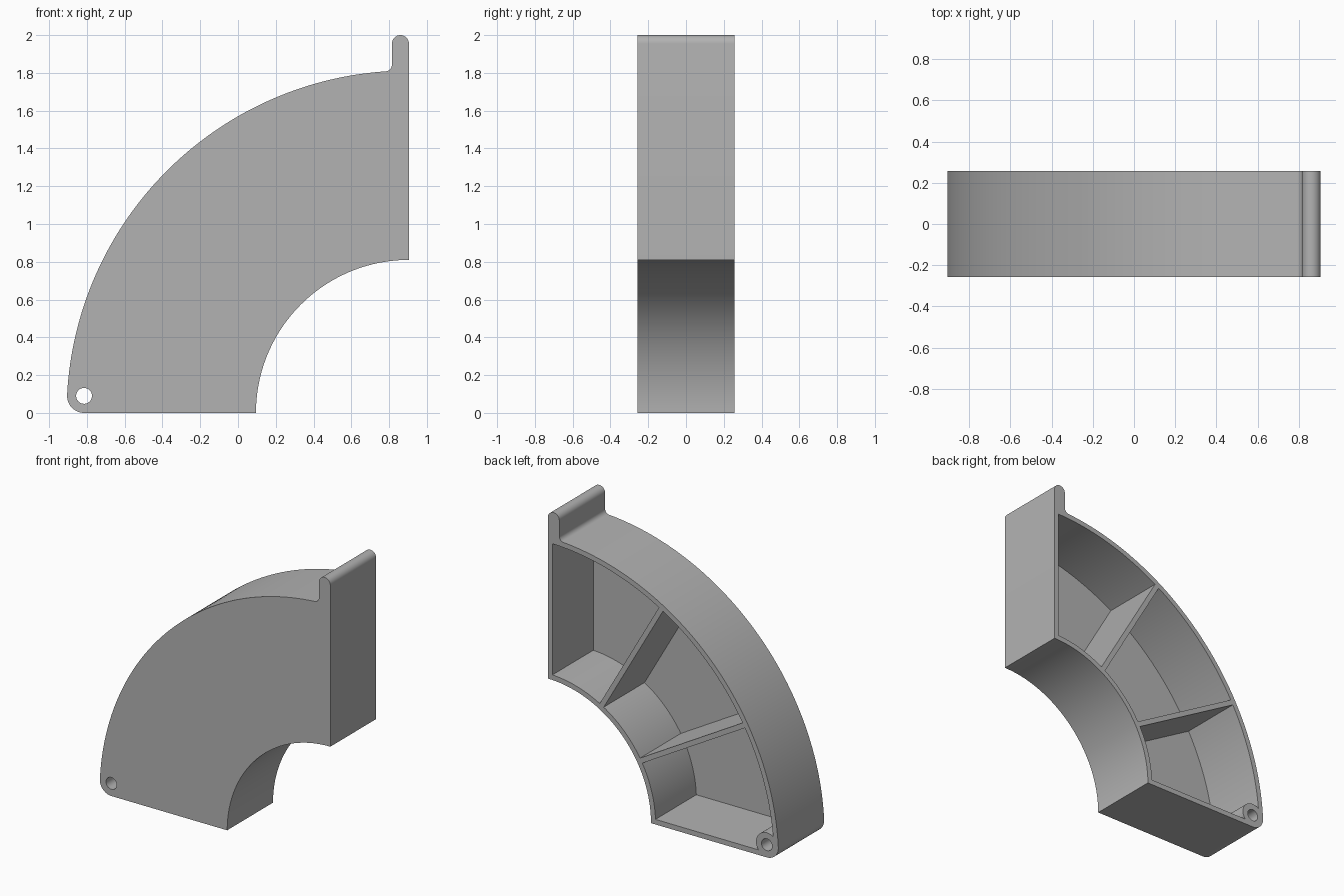
import bpy, bmesh
from math import sin, cos, asin, atan2, sqrt, pi, radians, hypot

if "Cube" in bpy.data.objects:
    bpy.data.objects.remove(bpy.data.objects["Cube"])

CX = 0.905            # centre of the quarter ring, at z = 0
HALF = 0.257          # half of the depth
PLATE = 0.056         # front plate thickness
WALL = 0.036          # rim and rib thickness
R_IN = 0.81
HOLE_X, HOLE_Z, CORNER_R, BOSS_R, HOLE_R = -0.815, 0.09, 0.09, 0.085, 0.042
R_OUT = hypot(CX - HOLE_X, HOLE_Z) + CORNER_R

grey = bpy.data.materials.new("plain grey")
grey.use_nodes = True
colour = (0.45, 0.45, 0.45, 1)
grey.diffuse_color = colour
grey.node_tree.nodes["Principled BSDF"].inputs["Base Color"].default_value = colour


def arc(x, z, r, a, b, n):
    """Points on an arc in the xz plane from angle a to b."""
    return [(x + r * cos(a + (b - a) * i / n), z + r * sin(a + (b - a) * i / n))
            for i in range(n + 1)]


def prism(bm, outline, y0, y1):
    """Extrude an xz outline from y0 to y1."""
    face = bm.faces.new([bm.verts.new((x, y0, z)) for x, z in outline])
    ext = bmesh.ops.extrude_face_region(bm, geom=[face])["geom"]
    bmesh.ops.translate(bm, vec=(0, y1 - y0, 0),
                        verts=[v for v in ext if isinstance(v, bmesh.types.BMVert)])


def make_object(name, bm):
    bmesh.ops.recalc_face_normals(bm, faces=bm.faces)
    mesh = bpy.data.meshes.new(name)
    bm.to_mesh(mesh)
    bm.free()
    mesh.materials.append(grey)
    obj = bpy.data.objects.new(name, mesh)
    bpy.context.collection.objects.link(obj)
    return obj


# Outer outline: inner arc, rounded corner, outer arc, fillet and upright lip
LIP_R, FIL = 0.045, 0.035
lip_x = CX - 2 * LIP_R
fx = lip_x - FIL
fz = sqrt((R_OUT + FIL) ** 2 - (CX - fx) ** 2)
touch = atan2(fz, fx - CX)
tangent = atan2(HOLE_Z, HOLE_X - CX)
outline = arc(CX, 0, R_IN, pi / 2, pi, 48)
outline += arc(HOLE_X, HOLE_Z, CORNER_R, 1.5 * pi, tangent, 12)
outline += arc(CX, 0, R_OUT, tangent, touch, 64)[1:]
outline += arc(fx, fz, FIL, touch - pi, 0, 8)[1:]
outline += arc(CX - LIP_R, 2 - LIP_R, LIP_R, pi, 0, 16)
bm = bmesh.new()
prism(bm, outline, -HALF, HALF)
body = make_object("curved_housing", bm)


def pocket_outline(a0, a1, h0, h1):
    """Ring sector between two spokes, inset by h0 and h1 from them."""
    def side(r):
        return pi - a0 - asin(h0 / r), pi - a1 + asin(h1 / r)
    ri, ro = R_IN + WALL, R_OUT - WALL
    lo, hi = side(ri)
    inner = arc(CX, 0, ri, lo, hi, 24)
    lo, hi = side(ro)
    outer = arc(CX, 0, ro, hi, lo, 32)
    boss = []
    if a0 == 0:
        # Keep material around the pin hole
        outer = [p for p in outer if hypot(p[0] - HOLE_X, p[1] - HOLE_Z) > BOSS_R]
        boss = [p for p in arc(HOLE_X, HOLE_Z, BOSS_R, pi, -pi / 2, 64)
                if hypot(p[0] - CX, p[1]) < ro and p[1] > WALL]
        boss.append((HOLE_X + sqrt(BOSS_R ** 2 - (HOLE_Z - WALL) ** 2), WALL))
    return inner + outer + boss


# Three open pockets at the back and the through hole
bm = bmesh.new()
for k in range(3):
    prism(bm, pocket_outline(radians(30 * k), radians(30 * k + 30),
                             WALL if k == 0 else WALL / 2,
                             WALL if k == 2 else WALL / 2),
          -HALF + PLATE, HALF + 0.1)
prism(bm, arc(HOLE_X, HOLE_Z, HOLE_R, 0, 2 * pi, 32)[:-1], -HALF - 0.1, HALF + 0.1)
cutter = make_object("pocket_cutter", bm)
cutter.hide_render = True

cut = body.modifiers.new("pockets", "BOOLEAN")
cut.operation = "DIFFERENCE"
cut.solver = "EXACT"
cut.object = cutter

bpy.ops.object.select_all(action="DESELECT")
body.select_set(True)
bpy.context.view_layer.objects.active = body
bpy.ops.object.modifier_apply(modifier=cut.name)
bpy.data.objects.remove(cutter)
bpy.ops.object.shade_smooth_by_angle(angle=radians(30))
